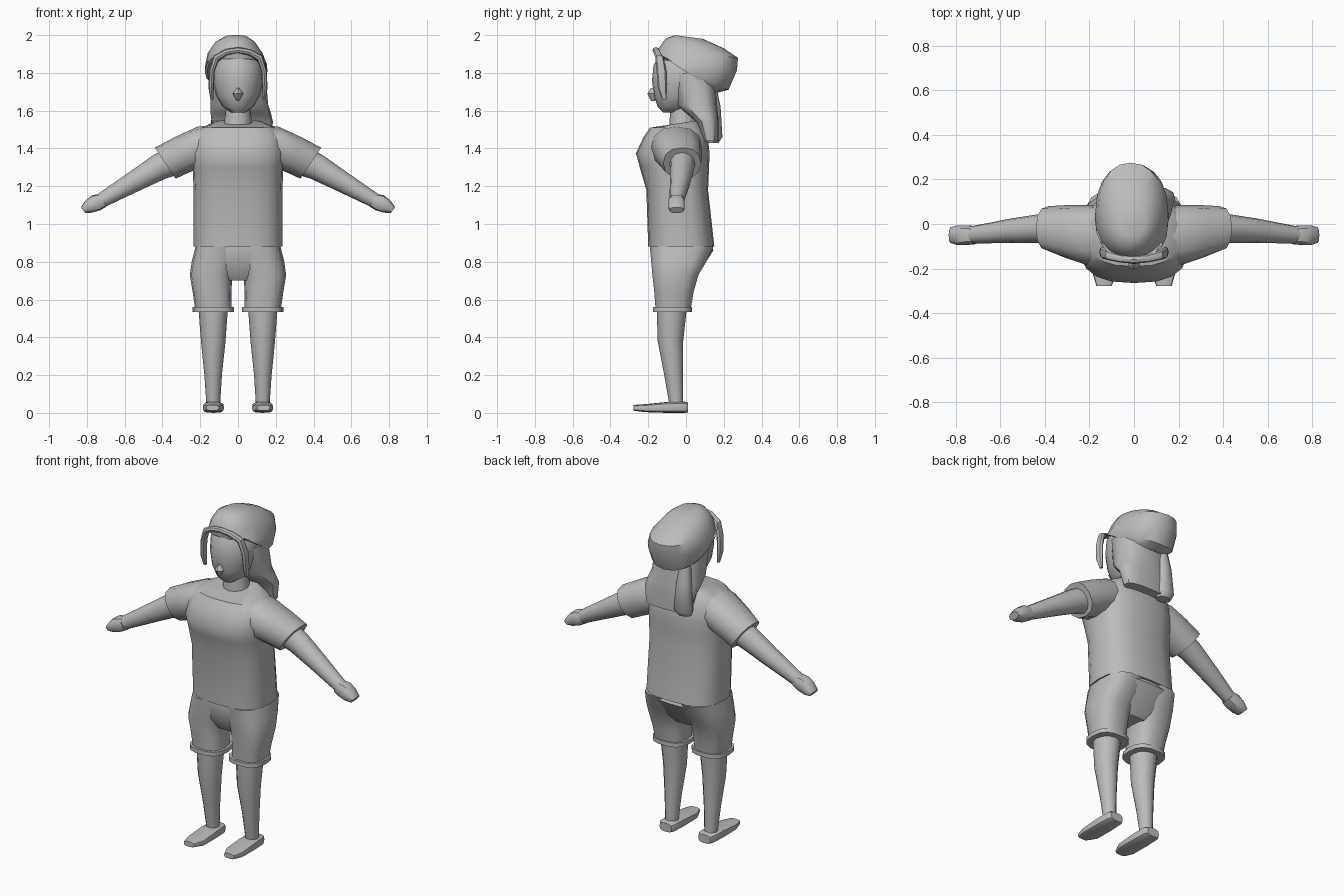
import bpy, bmesh, math
from mathutils import Vector as V

grey = bpy.data.materials.new("light_grey")
grey.diffuse_color = (0.5, 0.5, 0.5, 1)


def finish(name, bm, mirror=False, angle=40):
    """Turn a bmesh into a smooth shaded, optionally mirrored object."""
    bmesh.ops.recalc_face_normals(bm, faces=bm.faces)
    me = bpy.data.meshes.new(name)
    bm.to_mesh(me)
    bm.free()
    ob = bpy.data.objects.new(name, me)
    bpy.context.collection.objects.link(ob)
    me.materials.append(grey)
    bpy.ops.object.select_all(action='DESELECT')
    ob.select_set(True)
    bpy.context.view_layer.objects.active = ob
    bpy.ops.object.shade_smooth_by_angle(angle=math.radians(angle))
    if mirror:
        ob.modifiers.new("mirror", 'MIRROR')
    return ob


def loft(name, rings, n=16, power=1.0, mirror=False, angle=40):
    """Skin rings given as (centre, half axis u, half axis v)."""
    bm = bmesh.new()
    loops = []
    for c, u, v in rings:
        row = []
        for i in range(n):
            a = 2 * math.pi * i / n
            s, t = math.cos(a), math.sin(a)
            s = math.copysign(abs(s) ** power, s)
            t = math.copysign(abs(t) ** power, t)
            row.append(bm.verts.new(V(c) + V(u) * s + V(v) * t))
        loops.append(row)
    for a, b in zip(loops, loops[1:]):
        for i in range(n):
            j = (i + 1) % n
            bm.faces.new((a[i], a[j], b[j], b[i]))
    bm.faces.new(loops[0])
    bm.faces.new(loops[-1])
    return finish(name, bm, mirror, angle)


def level(z, x0, x1, y0, y1, tilt=0.0):
    """Ring from its bounds; tilt is the rise per unit of y."""
    ry = (y1 - y0) / 2
    return ((x0 + x1) / 2, (y0 + y1) / 2, z), ((x1 - x0) / 2, 0, 0), (0, ry, tilt * ry)


# shirt body, with a collar dipping to the front
shirt = loft("shirt", [
    level(0.88, -0.235, 0.235, -0.20, 0.15),
    level(1.18, -0.235, 0.235, -0.21, 0.117),
    level(1.30, -0.24, 0.24, -0.245, 0.122),
    level(1.375, -0.25, 0.25, -0.265, 0.125),
    level(1.46, -0.24, 0.24, -0.225, 0.115),
    level(1.51, -0.20, 0.20, -0.19, 0.09),
    level(1.535, -0.13, 0.13, -0.12, 0.07, 0.15)], 20, 0.75)

# sleeves
loft("sleeve", [
    ((0.08, -0.05, 1.43), (0, 0, 0.10), (0, 0.12, 0)),
    ((0.21, -0.05, 1.405), (0.005, 0, 0.11), (0, 0.135, 0)),
    ((0.30, -0.035, 1.365), (0.035, 0, 0.095), (0, 0.12, 0)),
    ((0.385, -0.02, 1.322), (0.055, 0, 0.082), (0, 0.10, 0))], 12, 0.85, True)

# bare arms
loft("arm", [
    ((0.33, -0.02, 1.34), (0.04, 0, 0.07), (0, 0.07, 0)),
    ((0.42, -0.02, 1.30), (0.035, 0, 0.06), (0, 0.065, 0)),
    ((0.55, -0.03, 1.225), (0.025, 0, 0.05), (0, 0.055, 0)),
    ((0.74, -0.05, 1.115), (0.018, 0, 0.033), (0, 0.038, 0))], 12, 1, True)

# mitten hands
loft("hand", [
    ((0.715, -0.05, 1.125), (0.018, 0, 0.033), (0, 0.042, 0)),
    ((0.75, -0.05, 1.113), (0.022, 0, 0.040), (0, 0.045, 0)),
    ((0.79, -0.05, 1.092), (0.018, 0, 0.032), (0, 0.045, 0)),
    ((0.82, -0.05, 1.073), (0.012, 0, 0.016), (0, 0.036, 0))], 10, 0.75, True)

# shorts: seat, two legs and turned up cuffs
loft("shorts_seat", [
    level(0.70, -0.10, 0.10, -0.13, 0.03),
    level(0.76, -0.21, 0.21, -0.17, 0.08),
    level(0.86, -0.225, 0.225, -0.19, 0.145),
    level(0.90, -0.22, 0.22, -0.185, 0.13)], 20, 0.75)
loft("shorts_leg", [
    level(0.55, 0.035, 0.227, -0.163, 0.027),
    level(0.64, 0.035, 0.24, -0.17, 0.042),
    level(0.73, 0.03, 0.255, -0.18, 0.068),
    level(0.80, 0.0, 0.245, -0.187, 0.11),
    level(0.88, 0.0, 0.225, -0.195, 0.148)], 14, 0.75, True)
loft("shorts_cuff", [
    level(0.535, 0.02, 0.24, -0.178, 0.035),
    level(0.56, 0.02, 0.24, -0.178, 0.035)], 14, 0.75, True)

# legs
loft("leg", [
    level(0.04, 0.095, 0.167, -0.088, -0.015),
    level(0.20, 0.085, 0.178, -0.115, -0.015),
    level(0.38, 0.066, 0.196, -0.15, -0.015),
    level(0.56, 0.053, 0.21, -0.155, 0.005)], 12, 1, True)

# shoes, skinned from heel to toe
loft("shoe", [
    ((0.13, 0.01, 0.028), (0.04, 0, 0), (0, 0, 0.026)),
    ((0.13, -0.01, 0.03), (0.052, 0, 0), (0, 0, 0.03)),
    ((0.13, -0.10, 0.029), (0.056, 0, 0), (0, 0, 0.029)),
    ((0.13, -0.22, 0.025), (0.056, 0, 0), (0, 0, 0.021)),
    ((0.135, -0.278, 0.027), (0.034, 0, 0), (0, 0, 0.015))], 12, 0.6, True)

# neck and head
loft("neck", [level(1.50, -0.08, 0.08, -0.09, 0.06),
              level(1.66, -0.055, 0.055, -0.08, 0.05)], 12)
loft("head", [
    level(1.59, -0.035, 0.035, -0.12, -0.03),
    level(1.62, -0.08, 0.08, -0.15, 0.03),
    level(1.68, -0.115, 0.115, -0.17, 0.09),
    level(1.76, -0.132, 0.132, -0.18, 0.13),
    level(1.84, -0.13, 0.13, -0.172, 0.13),
    level(1.90, -0.09, 0.09, -0.14, 0.09)], 20)

# nose
loft("nose", [level(1.65, -0.005, 0.005, -0.185, -0.165),
              level(1.69, -0.028, 0.028, -0.205, -0.15),
              level(1.72, -0.006, 0.006, -0.185, -0.165)], 8)

# slouching cap; rings tilt from the forehead down to the nape
loft("cap", [
    ((-0.005, 0.0, 1.805), (0.158, 0, 0), (0, 0.165, -0.11)),
    ((-0.01, 0.03, 1.81), (0.166, 0, 0), (0, 0.195, -0.10)),
    ((-0.01, 0.055, 1.845), (0.163, 0, 0), (0, 0.215, -0.03)),
    ((-0.015, 0.065, 1.905), (0.145, 0, 0), (0, 0.21, -0.025)),
    ((-0.015, 0.045, 1.955), (0.11, 0, 0), (0, 0.155, -0.025)),
    ((-0.01, 0.015, 1.99), (0.06, 0, 0), (0, 0.075, -0.01))], 20, 0.9)

# hair falling to the nape under the cap
loft("nape_hair", [
    level(1.44, -0.12, 0.17, 0.085, 0.172),
    level(1.54, -0.14, 0.185, 0.055, 0.172),
    level(1.585, -0.145, 0.175, 0.0, 0.17),
    level(1.63, -0.145, 0.16, -0.05, 0.165),
    level(1.80, -0.145, 0.145, -0.09, 0.15)], 16, 0.75)
loft("hair_tail", [
    level(1.43, -0.135, -0.045, 0.11, 0.175),
    level(1.46, -0.15, -0.03, 0.105, 0.195),
    level(1.62, -0.135, -0.045, 0.11, 0.185),
    level(1.74, -0.12, -0.06, 0.10, 0.16)], 10)

# locks framing the face
loft("face_lock", [
    ((0.138, -0.115, 1.66), (0.008, 0, 0), (0, 0.012, 0)),
    ((0.142, -0.125, 1.72), (0.014, 0, 0), (0, 0.024, 0)),
    ((0.138, -0.13, 1.81), (0.015, 0, 0), (0, 0.026, 0)),
    ((0.115, -0.14, 1.88), (0.014, 0, 0.012), (0, 0.022, 0)),
    ((0.06, -0.155, 1.91), (0.005, 0, 0.016), (0, 0.018, 0)),
    ((0.0, -0.16, 1.92), (0, 0, 0.016), (0, 0.018, 0))], 8, 1, True)
